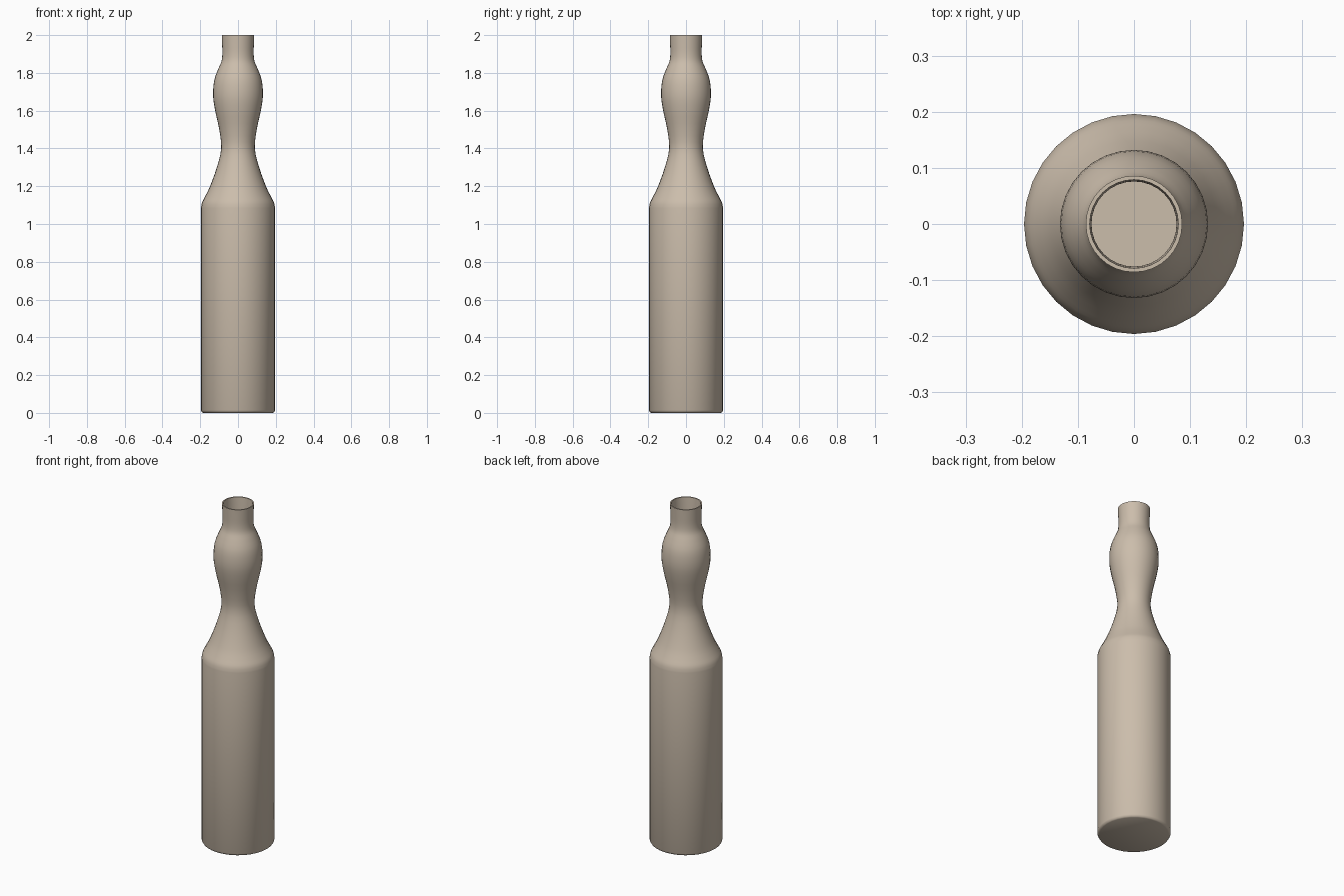
import bpy, bmesh, math

if "Cube" in bpy.data.objects:
    bpy.data.objects.remove(bpy.data.objects["Cube"])

SIDES = 32
WALL = 0.007

# Control points (radius, height) of the shoulder, waist, bulb and neck
curve_pts = [(0.196, 1.085), (0.190, 1.115), (0.172, 1.15), (0.148, 1.20),
             (0.112, 1.30), (0.089, 1.40), (0.099, 1.50), (0.121, 1.60),
             (0.132, 1.68), (0.126, 1.76), (0.105, 1.82), (0.088, 1.86),
             (0.083, 1.90), (0.084, 1.95), (0.086, 2.00)]


def smooth_path(pts, steps=3):
    """Catmull-Rom curve through the points."""
    out = []
    for i in range(len(pts) - 1):
        a, b, c, d = (pts[max(i - 1, 0)], pts[i], pts[i + 1],
                      pts[min(i + 2, len(pts) - 1)])
        for s in range(steps):
            t = s / steps
            out.append(tuple(0.5 * (2 * b[k] + (c[k] - a[k]) * t
                       + (2 * a[k] - 5 * b[k] + 4 * c[k] - d[k]) * t * t
                       + (3 * b[k] - a[k] - 3 * c[k] + d[k]) * t ** 3)
                       for k in (0, 1)))
    return out + [pts[-1]]


# Outer wall from the rounded base edge up, then inner wall back down
outer = [(0.184, 0.0), (0.191, 0.004), (0.196, 0.014)] + smooth_path(curve_pts)
inner = [(r - WALL, max(z, 0.01)) for r, z in reversed(outer[2:])]
profile = outer + inner

bm = bmesh.new()
rings = []
for r, z in profile:
    rings.append([bm.verts.new((r * math.cos(2 * math.pi * i / SIDES),
                                r * math.sin(2 * math.pi * i / SIDES), z))
                  for i in range(SIDES)])
for lo, hi in zip(rings, rings[1:]):
    for i in range(SIDES):
        j = (i + 1) % SIDES
        bm.faces.new((lo[i], lo[j], hi[j], hi[i]))
bm.faces.new(list(reversed(rings[0])))   # underside
bm.faces.new(rings[-1])                  # inside floor
bmesh.ops.recalc_face_normals(bm, faces=bm.faces[:])

mesh = bpy.data.meshes.new("bottle")
bm.to_mesh(mesh)
bm.free()
bottle = bpy.data.objects.new("bottle", mesh)
bpy.context.collection.objects.link(bottle)

clay = bpy.data.materials.new("warm beige")
clay.diffuse_color = (0.60, 0.51, 0.41, 1)
clay.use_nodes = True
clay.node_tree.nodes["Principled BSDF"].inputs["Base Color"].default_value = clay.diffuse_color
mesh.materials.append(clay)

bpy.context.view_layer.objects.active = bottle
bottle.select_set(True)
bpy.ops.object.shade_smooth_by_angle(angle=math.radians(40))
